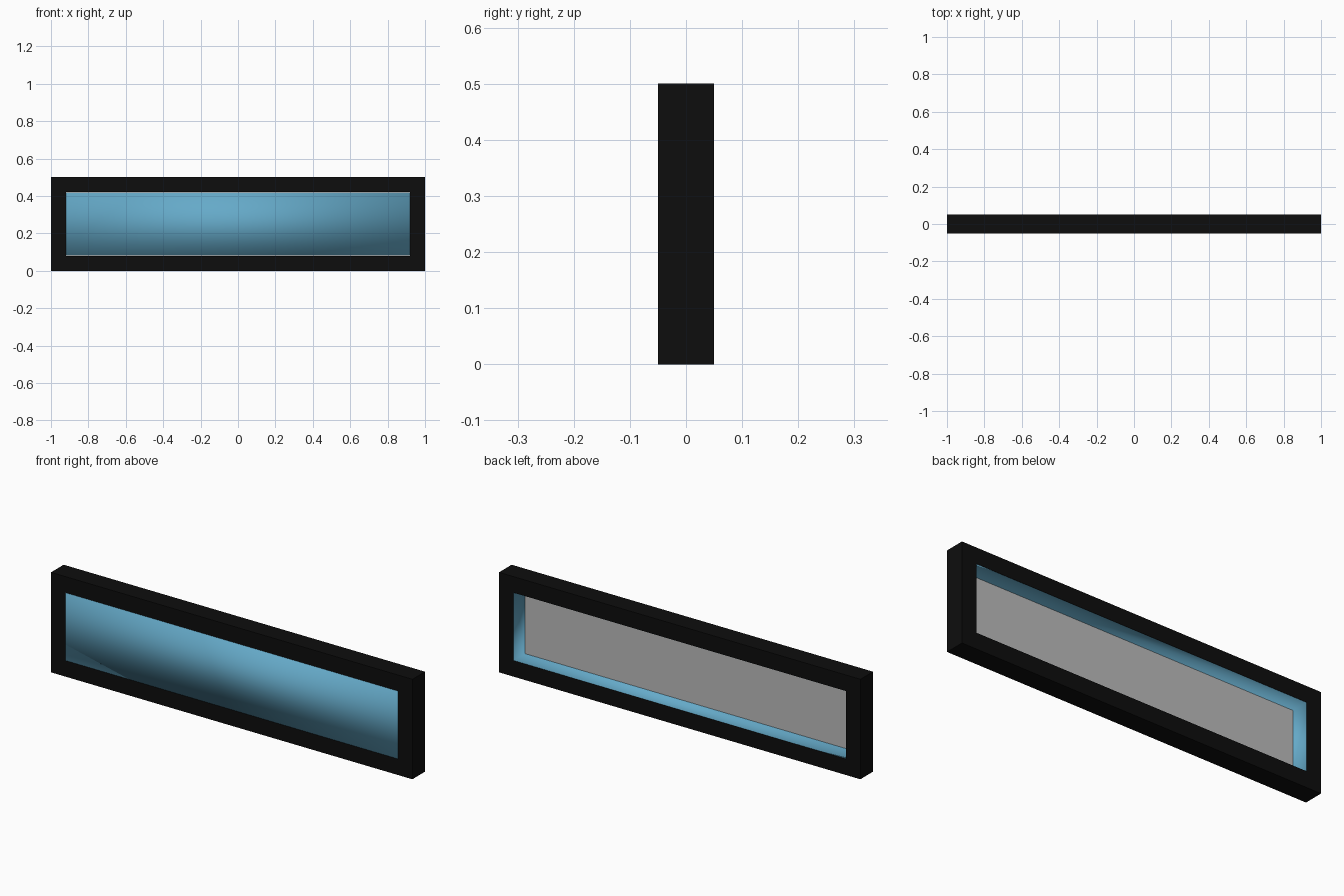
import bpy, bmesh

if "Cube" in bpy.data.objects:
    bpy.data.objects.remove(bpy.data.objects["Cube"])

W, H, D = 1.0, 0.25, 0.05      # outer half sizes (x, z, y)
B = 0.08                       # border width
CZ = 0.25                      # centre height


def material(name, rgb):
    m = bpy.data.materials.new(name)
    m.diffuse_color = (*rgb, 1)
    m.use_nodes = True
    m.node_tree.nodes["Principled BSDF"].inputs["Base Color"].default_value = m.diffuse_color
    return m


def ring(bm, w, h, y):
    """Four corner vertices of an upright rectangle."""
    return [bm.verts.new((sx * w, y, CZ + sz * h))
            for sx, sz in ((-1, -1), (1, -1), (1, 1), (-1, 1))]


def bridge(bm, a, b):
    for i in range(4):
        j = (i + 1) % 4
        bm.faces.new((a[i], a[j], b[j], b[i]))


def finish(bm, name, mat, smooth):
    bmesh.ops.recalc_face_normals(bm, faces=bm.faces)
    for f in bm.faces:
        f.smooth = smooth
    me = bpy.data.meshes.new(name)
    bm.to_mesh(me)
    bm.free()
    me.materials.append(mat)
    ob = bpy.data.objects.new(name, me)
    bpy.context.collection.objects.link(ob)
    return ob


black = material("black", (0.004, 0.004, 0.004))
blue = material("sky blue", (0.13, 0.40, 0.58))
grey = material("light grey", (0.5, 0.5, 0.5))

# Rectangular frame with an open middle
bm = bmesh.new()
rings = [ring(bm, W, H, -D), ring(bm, W, H, D),
         ring(bm, W - B, H - B, D), ring(bm, W - B, H - B, -D)]
for i in range(4):
    bridge(bm, rings[i], rings[(i + 1) % 4])
finish(bm, "frame", black, False)

# Blue tray: flush smooth-shaded front, side walls lining the opening, open back
bm = bmesh.new()
w, h = W - B - 0.0005, H - B - 0.0005
front, back = ring(bm, w, h, -D), ring(bm, w, h, D - 0.0005)
bm.faces.new(front)
bridge(bm, front, back)
finish(bm, "front_panel", blue, True)

# Grey backing plate behind the front panel
bm = bmesh.new()
w, h = w - 0.001, h - 0.001
front, back = ring(bm, w, h, -D + 0.005), ring(bm, w, h, -D + 0.011)
bm.faces.new(front)
bm.faces.new(back)
bridge(bm, front, back)
finish(bm, "backing_plate", grey, False)
